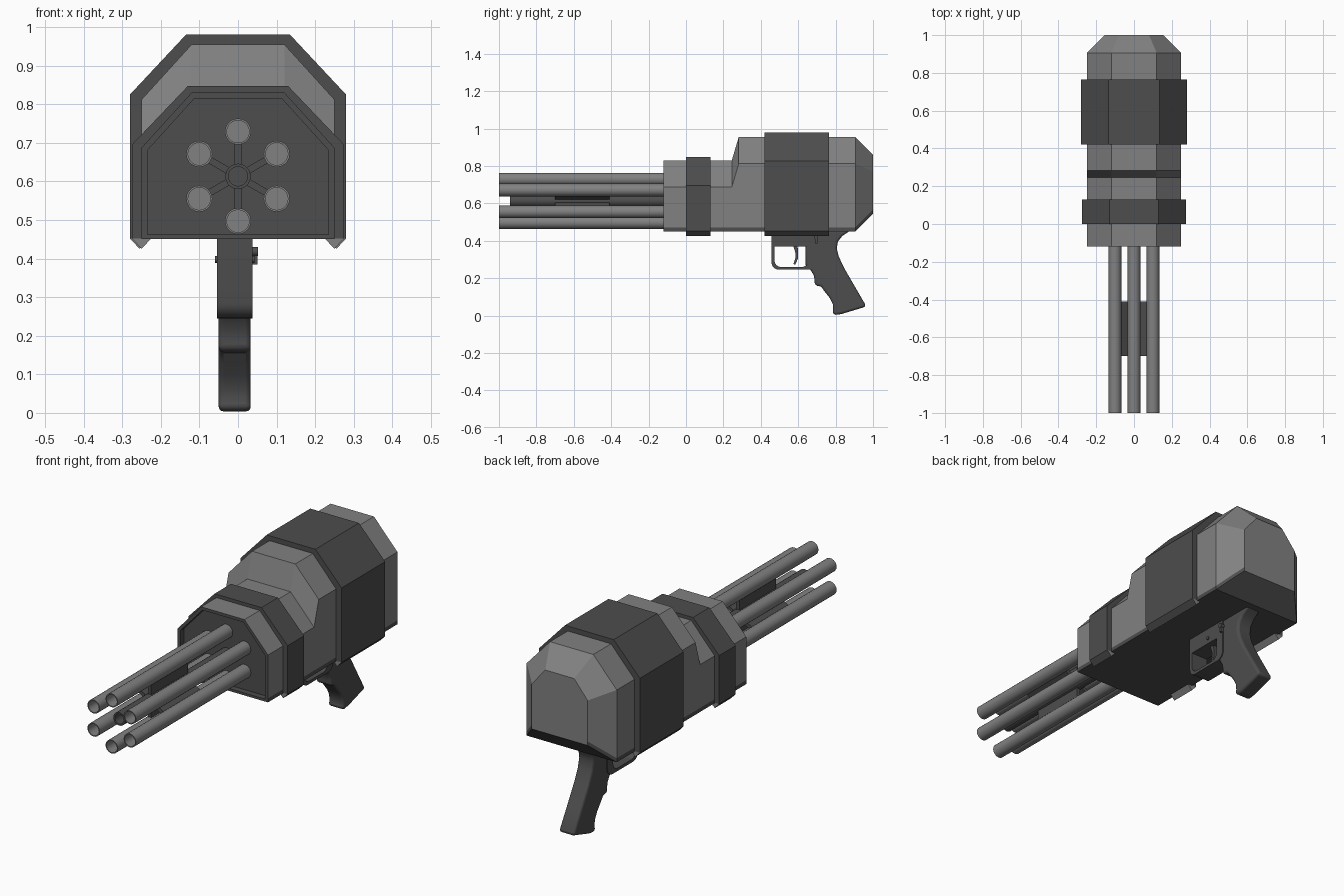
import bpy, bmesh, math
from mathutils import Matrix

if "Cube" in bpy.data.objects:
    bpy.data.objects.remove(bpy.data.objects["Cube"])


def material(name, v):
    m = bpy.data.materials.new(name)
    m.diffuse_color = (v, v, v, 1)
    m.use_nodes = True
    m.node_tree.nodes["Principled BSDF"].inputs["Base Color"].default_value = m.diffuse_color
    return m


LIGHT, DARK = material("light grey", 0.22), material("dark grey", 0.075)


def finish(name, bm, mats, smooth=False):
    bmesh.ops.recalc_face_normals(bm, faces=bm.faces)
    me = bpy.data.meshes.new(name)
    bm.to_mesh(me)
    bm.free()
    for m in mats:
        me.materials.append(m)
    ob = bpy.data.objects.new(name, me)
    bpy.context.collection.objects.link(ob)
    if smooth:
        smooth_shade(ob)
    return ob


def smooth_shade(ob):
    bpy.ops.object.select_all(action='DESELECT')
    ob.select_set(True)
    bpy.context.view_layer.objects.active = ob
    bpy.ops.object.shade_smooth_by_angle(angle=math.radians(35))


def loft(rings):
    """Join rings of points with quads and cap both ends; returns bmesh, strips, caps."""
    bm = bmesh.new()
    vs = [[bm.verts.new(p) for p in r] for r in rings]
    n = len(vs[0])
    strips = [[bm.faces.new((a[j], a[(j + 1) % n], b[(j + 1) % n], b[j])) for j in range(n)]
              for a, b in zip(vs, vs[1:])]
    caps = [bm.faces.new(vs[0]), bm.faces.new(vs[-1])]
    return bm, strips, caps


def prism_y(pts, y0, y1):
    return loft([[(x, y, z) for x, z in pts] for y in (y0, y1)])


def prism_x(pts, x0, x1):
    return loft([[(x, y, z) for y, z in pts] for x in (x0, x1)])


def mirrored(half):
    return half + [(-x, z) for x, z in reversed(half)]


def tube(name, x, z, y0, y1, r, bore, depth, mat, n=20):
    """Cylinder along y with a bore in its front end."""
    rings = [[(x + rr * math.cos(2 * math.pi * k / n), y, z + rr * math.sin(2 * math.pi * k / n))
              for k in range(n)]
             for rr, y in ((r, y1), (r, y0), (bore, y0), (bore, y0 + depth))]
    return finish(name, loft(rings)[0], [mat], True)


# Body shell: faceted hood with a step, tapered rear and dark underside
def section(y, w, wt, zt, zs, zb):
    half = [(wt, zt), (w, zs), (w, zb + 0.02), (w, zb)]
    return [(x, y, z) for x, z in mirrored(half)]


bm, strips, caps = loft([
    section(-0.09, 0.235, 0.113, 0.815, 0.68, 0.462),
    section(-0.12, 0.235, 0.113, 0.815, 0.68, 0.462),
    section(-0.12, 0.25, 0.12, 0.83, 0.687, 0.45),
    section(0.245, 0.25, 0.12, 0.83, 0.687, 0.45),
    section(0.282, 0.25, 0.12, 0.955, 0.812, 0.45),
    section(0.905, 0.25, 0.12, 0.955, 0.812, 0.45),
    section(1.0, 0.155, 0.08, 0.86, 0.77, 0.545)])
for i, strip in enumerate(strips):
    for j, f in enumerate(strip):
        f.material_index = 1 if i < 2 or j in (2, 3, 4) else 0
caps[0].material_index = 1
finish("body_shell", bm, [LIGHT, DARK])

# Dark bands wrapped over the body, with hooked lower lips
for name, y0, y1, w, wt, zs, zt in (("front_band", 0.0, 0.13, 0.275, 0.13, 0.695, 0.847),
                                    ("rear_band", 0.42, 0.765, 0.28, 0.135, 0.825, 0.98)):
    bm, _, _ = prism_y(mirrored([(wt, zt), (w, zs), (w, 0.452)]), y0, y1)
    finish(name, bm, [DARK])
    for side, s in (("left", -1), ("right", 1)):
        lip = [(s * w, 0.452), (s * (w - 0.025), 0.425), (s * (w - 0.05), 0.452)]
        bm, strips, _ = prism_y(lip, y0, y1)
        strips[0][0].material_index = 1
        finish(f"{name}_lip_{side}", bm, [LIGHT, DARK])

# Rotary barrels, hub and spokes
CZ, R = 0.613, 0.116
for k in range(6):
    a = math.radians(90 + 60 * k)
    tube(f"barrel_{k + 1}", R * math.cos(a), CZ + R * math.sin(a), -1.0, -0.085, 0.034, 0.029, 0.2, LIGHT)
    bm = bmesh.new()
    bmesh.ops.create_cube(bm, size=1, matrix=Matrix.Translation((0, -0.555, CZ))
                          @ Matrix.Rotation(-a, 4, 'Y') @ Matrix.Translation((0.06, 0, 0))
                          @ Matrix.Diagonal((0.07, 0.29, 0.018, 1)))
    finish(f"spoke_{k + 1}", bm, [DARK])
tube("centre_hub", 0, CZ, -0.94, -0.085, 0.033, 0.025, 0.1, DARK)

# Pistol grip with finger ridges and rounded edges
grip = [(0.64, 0.455), (0.64, 0.27), (0.662, 0.25), (0.683, 0.215), (0.688, 0.19), (0.688, 0.165),
        (0.705, 0.158), (0.722, 0.155), (0.74, 0.13), (0.768, 0.095), (0.785, 0.06), (0.787, 0.03),
        (0.782, 0.012), (0.80, 0.004), (0.83, 0.008), (0.96, 0.047), (0.958, 0.06), (0.90, 0.16),
        (0.845, 0.255), (0.817, 0.315), (0.806, 0.36), (0.812, 0.395), (0.835, 0.425), (0.88, 0.455)]
ob = finish("pistol_grip", prism_x(grip, -0.05, 0.033)[0], [DARK])
mod = ob.modifiers.new("rounding", 'BEVEL')
mod.width, mod.segments, mod.limit_method, mod.angle_limit = 0.012, 3, 'ANGLE', math.radians(60)
smooth_shade(ob)


# Trigger housing: outline with a rounded guard opening cut through
def rounded(y0, y1, z0, z1, r):
    pts = [(y0, z1)]
    for cy, a0 in ((y0 + r, 180), (y1 - r, 270)):
        pts += [(cy + r * math.cos(math.radians(a0 + 15 * k)), z0 + r + r * math.sin(math.radians(a0 + 15 * k)))
                for k in range(7)]
    return pts + [(y1, z1)]


cu = bpy.data.curves.new("trigger_housing_curve", 'CURVE')
cu.dimensions, cu.fill_mode, cu.extrude = '2D', 'BOTH', 0.0465
for pts in (rounded(0.457, 0.70, 0.245, 0.455, 0.04), rounded(0.473, 0.655, 0.26, 0.37, 0.035)):
    sp = cu.splines.new('POLY')
    sp.points.add(len(pts) - 1)
    for p, (y, z) in zip(sp.points, pts):
        p.co = (y, z, 0, 1)
    sp.use_cyclic_u = True
tmp = bpy.data.objects.new("housing_helper", cu)
bpy.context.collection.objects.link(tmp)
bpy.context.view_layer.update()
me = bpy.data.meshes.new_from_object(tmp.evaluated_get(bpy.context.evaluated_depsgraph_get()))
bpy.data.objects.remove(tmp)
# local x -> y, local y -> z, local z -> x
me.transform(Matrix(((0, 0, 1, -0.0085), (1, 0, 0, 0), (0, 1, 0, 0), (0, 0, 0, 1))))
bm = bmesh.new()
bm.from_mesh(me)
bmesh.ops.remove_doubles(bm, verts=bm.verts, dist=0.0002)
for f in bm.faces:
    f.material_index = 0
finish("trigger_housing", bm, [DARK], True)

# Curved trigger
trig = [(0.57, 0.38), (0.584, 0.34), (0.586, 0.31), (0.574, 0.275), (0.584, 0.273),
        (0.599, 0.305), (0.6, 0.34), (0.595, 0.38)]
finish("trigger", prism_x(trig, -0.025, 0.008)[0], [DARK])


# Pins and safety lever on the housing
def pin(name, y, z, r, x0, x1):
    pts = [(y + r * math.cos(math.pi * k / 6), z + r * math.sin(math.pi * k / 6)) for k in range(12)]
    finish(name, prism_x(pts, x0, x1)[0], [DARK], True)


pin("trigger_pin", 0.592, 0.398, 0.009, -0.06, 0.043)
pin("safety_pivot", 0.695, 0.418, 0.012, 0.03, 0.052)
finish("safety_lever", prism_x([(0.69, 0.415), (0.69, 0.385), (0.702, 0.385), (0.702, 0.415)], 0.03, 0.05)[0], [DARK])
